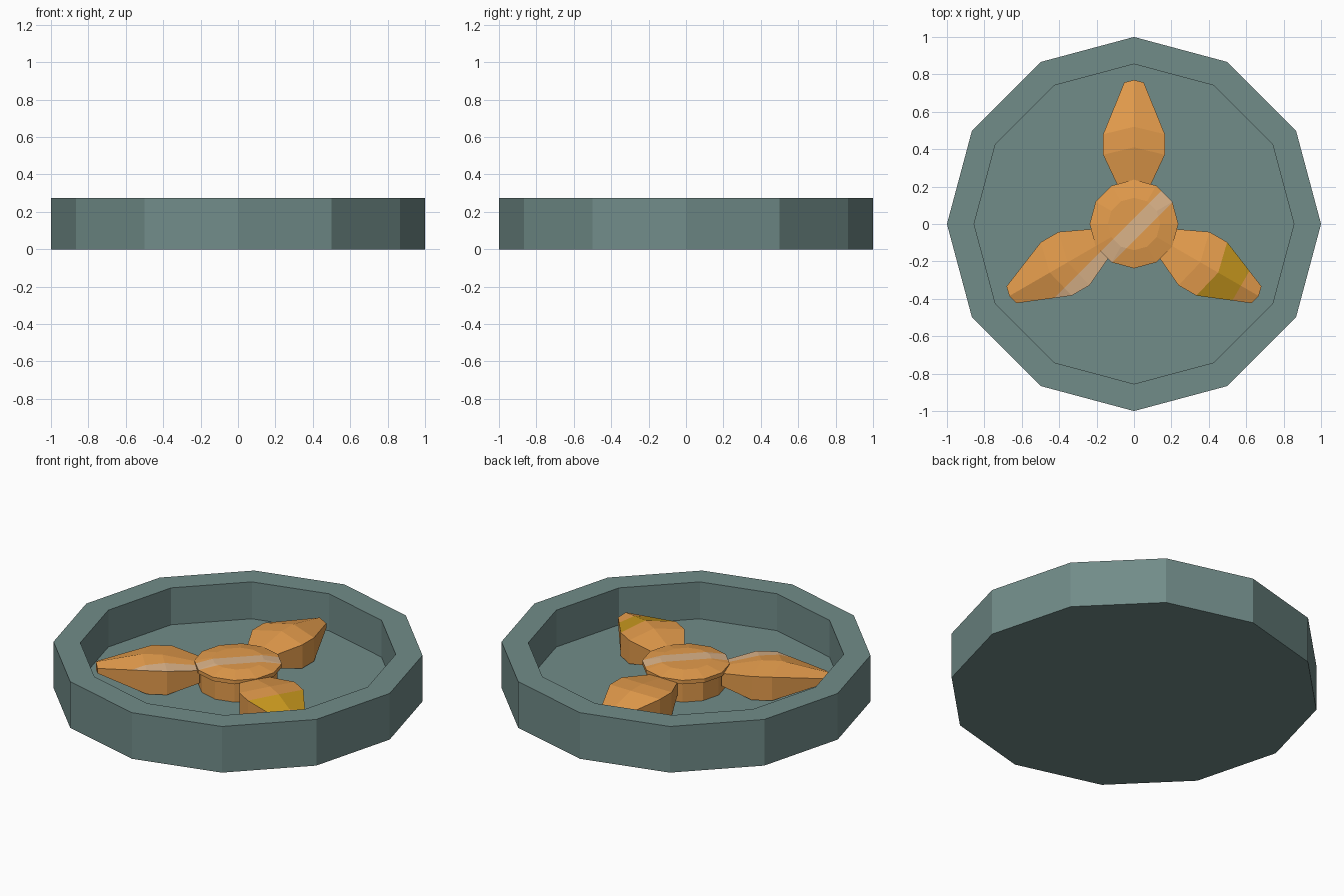
import bpy, bmesh, math
from mathutils import Matrix, Vector

if "Cube" in bpy.data.objects:
    bpy.data.objects.remove(bpy.data.objects["Cube"])


def material(name, rgb):
    m = bpy.data.materials.new(name)
    lin = [((c / 255 + 0.055) / 1.055) ** 2.4 for c in rgb]
    m.diffuse_color = (*lin, 1)
    m.use_nodes = True
    m.node_tree.nodes["Principled BSDF"].inputs["Base Color"].default_value = m.diffuse_color
    return m


GREY = material("grey_green", (113, 140, 137))
ORANGE = material("orange", (228, 156, 76))
CREAM = material("cream", (219, 179, 137))
YELLOW = material("golden_yellow", (200, 152, 30))


def finish(name, bm, mats):
    bmesh.ops.recalc_face_normals(bm, faces=bm.faces)
    mesh = bpy.data.meshes.new(name)
    bm.to_mesh(mesh)
    bm.free()
    ob = bpy.data.objects.new(name, mesh)
    bpy.context.collection.objects.link(ob)
    for m in mats:
        mesh.materials.append(m)
    return ob


def lathe(profile, sides=12):
    """Closed solid turned from (radius, z) rings, capped at both ends."""
    bm = bmesh.new()
    rings = [[bm.verts.new((r * math.cos(a), r * math.sin(a), z))
              for a in (math.tau * i / sides for i in range(sides))]
             for r, z in profile]
    for lo, hi in zip(rings, rings[1:]):
        for i in range(sides):
            j = (i + 1) % sides
            bm.faces.new((lo[i], lo[j], hi[j], hi[i]))
    bm.faces.new(rings[0])
    bm.faces.new(rings[-1])
    return bm


def cut(bm, point, normal):
    bmesh.ops.bisect_plane(bm, geom=bm.verts[:] + bm.edges[:] + bm.faces[:],
                           plane_co=point, plane_no=normal)


def paint_stripe(bm):
    """Diagonal cream stripe over the upward faces."""
    n = Vector((1, -1, 0))
    lo, hi = -0.03, 0.09
    for d in (lo, hi):
        cut(bm, (d, 0, 0), n)
    bm.normal_update()
    for f in bm.faces:
        c = f.calc_center_median()
        if f.normal.z > 0.3 and lo < c.x - c.y < hi:
            f.material_index = 1


# Shallow dish with a raised rim
finish("dish", lathe([(1, 0), (1, 0.275), (0.855, 0.275), (0.855, 0.055)]), [GREY])

# Hub: stem with a wider, gently domed cap
hub = lathe([(0.215, 0.05), (0.215, 0.168), (0.237, 0.172),
             (0.237, 0.195), (0.14, 0.215)])
bmesh.ops.recalc_face_normals(hub, faces=hub.faces)
paint_stripe(hub)
finish("hub", hub, [ORANGE, CREAM])

# Blade rows: side y, centre y, half width, side top z, centre top z, bottom z
ROWS = [(0.20, 0.20, 0.085, 0.175, 0.185, 0.10),
        (0.37, 0.41, 0.165, 0.20, 0.222, 0.06),
        (0.48, 0.52, 0.165, 0.20, 0.222, 0.06),
        (0.757, 0.77, 0.052, 0.15, 0.165, 0.12)]


def blade(name, angle, yellow_tip=False, striped=False):
    bm = bmesh.new()
    loops = []
    for ys, yc, w, zs, zc, zb in ROWS:
        pts = [(-w, ys, zs), (0, yc, zc), (w, ys, zs),
               (w, ys, zb), (0, yc, zb), (-w, ys, zb)]
        loops.append([bm.verts.new(p) for p in pts])
    for a, b in zip(loops, loops[1:]):
        for i in range(6):
            j = (i + 1) % 6
            bm.faces.new((a[i], a[j], b[j], b[i]))
    bm.faces.new(loops[0])
    # Split end cap keeps the rounded tip clean
    e = loops[-1]
    bm.faces.new((e[0], e[1], e[4], e[5]))
    bm.faces.new((e[1], e[2], e[3], e[4]))
    bmesh.ops.recalc_face_normals(bm, faces=bm.faces)
    # Yellow band across the outer half of the top
    if yellow_tip:
        cut(bm, (0, 0.66, 0), (0, 1, 0))
        bm.normal_update()
        for f in bm.faces:
            if f.normal.z > 0.3 and 0.5 < f.calc_center_median().y < 0.66:
                f.material_index = 2
    bm.transform(Matrix.Rotation(angle, 4, 'Z'))
    if striped:
        paint_stripe(bm)
    finish(name, bm, [ORANGE, CREAM, YELLOW])


blade("back_blade", 0)
blade("left_blade", math.radians(120), striped=True)
blade("right_blade", math.radians(240), yellow_tip=True)
